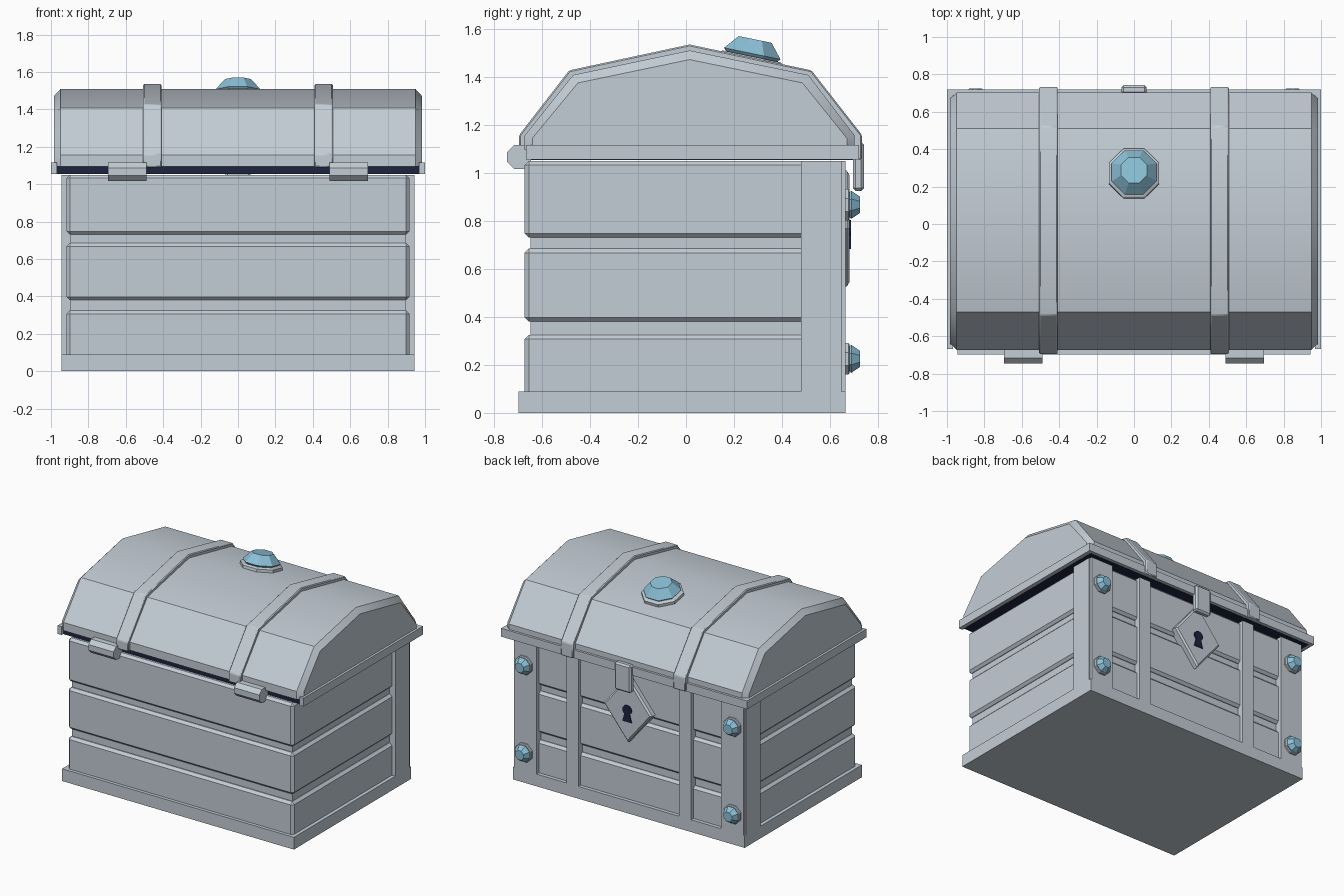
import bpy, bmesh
from math import radians, sin, cos, pi, atan2
from mathutils import Matrix, Vector

cube = bpy.data.objects.get("Cube")
if cube:
    bpy.data.objects.remove(cube, do_unlink=True)


def material(name, rgb):
    m = bpy.data.materials.new(name)
    m.use_nodes = True
    m.diffuse_color = (*rgb, 1)
    m.node_tree.nodes["Principled BSDF"].inputs["Base Color"].default_value = (*rgb, 1)
    return m


GREY = material("pale_grey", (0.55, 0.61, 0.67))
BLUE = material("gem_blue", (0.26, 0.53, 0.68))
NAVY = material("dark_navy", (0.012, 0.018, 0.05))


def finish(name, bm, mat, bevel=0):
    bmesh.ops.recalc_face_normals(bm, faces=bm.faces[:])
    me = bpy.data.meshes.new(name)
    bm.to_mesh(me)
    bm.free()
    me.materials.append(mat)
    ob = bpy.data.objects.new(name, me)
    bpy.context.collection.objects.link(ob)
    if bevel:
        mod = ob.modifiers.new("bevel", 'BEVEL')
        mod.width, mod.segments = bevel, 1
    return ob


def box(name, x, y, z, mat=GREY, bevel=0):
    """Box from (low, high) ranges on each axis."""
    bm = bmesh.new()
    bmesh.ops.create_cube(bm, size=1)
    for v in bm.verts:
        v.co = [r[0] if c < 0 else r[1] for c, r in zip(v.co, (x, y, z))]
    return finish(name, bm, mat, bevel)


def loft(name, sections, mat=GREY, bevel=0):
    """Skin a row of closed sections and cap both ends."""
    bm = bmesh.new()
    rings = [[bm.verts.new(p) for p in s] for s in sections]
    n = len(rings[0])
    for a, b in zip(rings, rings[1:]):
        for i in range(n):
            j = (i + 1) % n
            bm.faces.new((a[i], a[j], b[j], b[i]))
    bm.faces.new(rings[0][::-1])
    bm.faces.new(rings[-1])
    return finish(name, bm, mat, bevel)


def along_x(profile, x):
    return [(x, y, z) for y, z in profile]


def along_y(profile, y):
    return [(x, y, z) for x, z in profile]


def mirrored(name, x, *args, **kw):
    for side, s in (("left", 1), ("right", -1)):
        box(f"{name}_{side}", sorted((s * x[0], s * x[1])), *args, **kw)


def octagon(r, h, matrix):
    return [matrix @ Vector((r * cos(a), r * sin(a), h))
            for a in (pi / 8 + k * pi / 4 for k in range(8))]


def jewel(name, matrix, r, h):
    """Cut gem in an octagonal setting, pointing along local z."""
    setting = ((1.12, -0.1), (1.12, 0.2), (1.02, 0.28))
    gem = ((0.85, 0.2), (1, 0.4), (0.58, 1))
    loft(name + "_setting", [octagon(r * a, h * b, matrix) for a, b in setting])
    loft(name + "_gem", [octagon(r * a, h * b, matrix) for a, b in gem], BLUE)


# Chest body: base, core and three rows of planks
box("base", (-0.943, 0.943), (-0.697, 0.665), (0, 0.09))
box("body_core", (-0.895, 0.895), (-0.648, 0.615), (0.03, 1.035))
for i, z in enumerate(((0.06, 0.325), (0.38, 0.685), (0.73, 1.05))):
    box(f"plank_row_{i + 1}", (-0.917, 0.917), (-0.673, 0.638), z, bevel=0.018)

# Corner posts and upright straps
mirrored("corner_post_side", (0.75, 0.943), (0.48, 0.648), (0.08, 1.05))
mirrored("corner_post_face", (0.75, 0.934), (0.6, 0.665), (0.08, 1.05))
mirrored("body_strap", (0.41, 0.507), (0.6, 0.665), (0.08, 1.05))

# Lid with chamfered ends
lid_outer = [(-0.673, 1.095), (-0.673, 1.155), (-0.47, 1.408), (0.015, 1.51),
             (0.51, 1.408), (0.703, 1.155), (0.703, 1.095)]
lid_inner = [(-0.64, 1.095), (-0.64, 1.145), (-0.45, 1.375), (0.015, 1.472),
             (0.485, 1.375), (0.67, 1.145), (0.67, 1.095)]
lid = loft("lid", [along_x(p, x) for p, x in
                   ((lid_inner, -0.983), (lid_outer, -0.948),
                    (lid_outer, 0.948), (lid_inner, 0.983))])

# Dark lid underside and rim on three sides
box("lid_underside", (-0.97, 0.97), (-0.645, 0.695), (1.053, 1.097), NAVY)
mirrored("rim_side", (0.967, 1.0), (-0.667, 0.72), (1.055, 1.116))
box("rim_face", (-0.98, 0.98), (0.688, 0.72), (1.055, 1.116))

# Lid straps
strap = [(-0.695, 1.09), (-0.695, 1.158), (-0.487, 1.427), (0.015, 1.535),
         (0.523, 1.427), (0.733, 1.158), (0.733, 1.055), (0.7, 1.055), (0.7, 1.09)]
smooth_parts = [lid]
for side, s in (("left", 1), ("right", -1)):
    smooth_parts.append(loft("lid_strap_" + side,
                             [along_x(strap, s * x) for x in (0.408, 0.507)],
                             bevel=0.006))
    # Octagonal hinge barrels
    barrel = [(-0.695 + 0.054 * cos(a), 1.067 + 0.054 * sin(a))
              for a in (pi / 8 + k * pi / 4 for k in range(8))]
    loft("hinge_" + side, [along_x(barrel, s * x) for x in (0.49, 0.695)])

# Lock plate, keyhole and hasp
def diamond(k):
    return [(0.197 * k, 0.768), (0, 0.768 + 0.242 * k),
            (-0.197 * k, 0.768), (0, 0.768 - 0.242 * k)]


loft("lock_plate", [along_y(diamond(k), y) for k, y in
                    ((1, 0.62), (1, 0.67), (0.92, 0.681))])
keyhole = [(0.038 * cos(a), 0.768 + 0.036 * sin(a))
           for a in (radians(-55 + 29 * k) for k in range(11))]
keyhole += [(-0.037, 0.682), (0.037, 0.682)]
loft("keyhole", [along_y(keyhole, y) for y in (0.68, 0.688)], NAVY)
box("hasp", (-0.067, 0.067), (0.695, 0.742), (0.925, 1.128), bevel=0.012)

# Jewels on the lid and corner posts
slope = atan2(0.102, 0.495)
jewel("lid", Matrix.Translation((0, 0.268, 1.458)) @ Matrix.Rotation(-slope, 4, 'X'),
      0.13, 0.1)
for side, x in (("left", 0.848), ("right", -0.848)):
    for level, z in (("upper", 0.867), ("lower", 0.225)):
        jewel(f"{level}_{side}",
              Matrix.Translation((x, 0.665, z)) @ Matrix.Rotation(-pi / 2, 4, 'X'),
              0.063, 0.06)

# Soft shading over the lid ridge, sharp elsewhere
bpy.ops.object.select_all(action='DESELECT')
for ob in smooth_parts:
    ob.select_set(True)
bpy.context.view_layer.objects.active = lid
bpy.ops.object.shade_smooth_by_angle(angle=radians(30))
